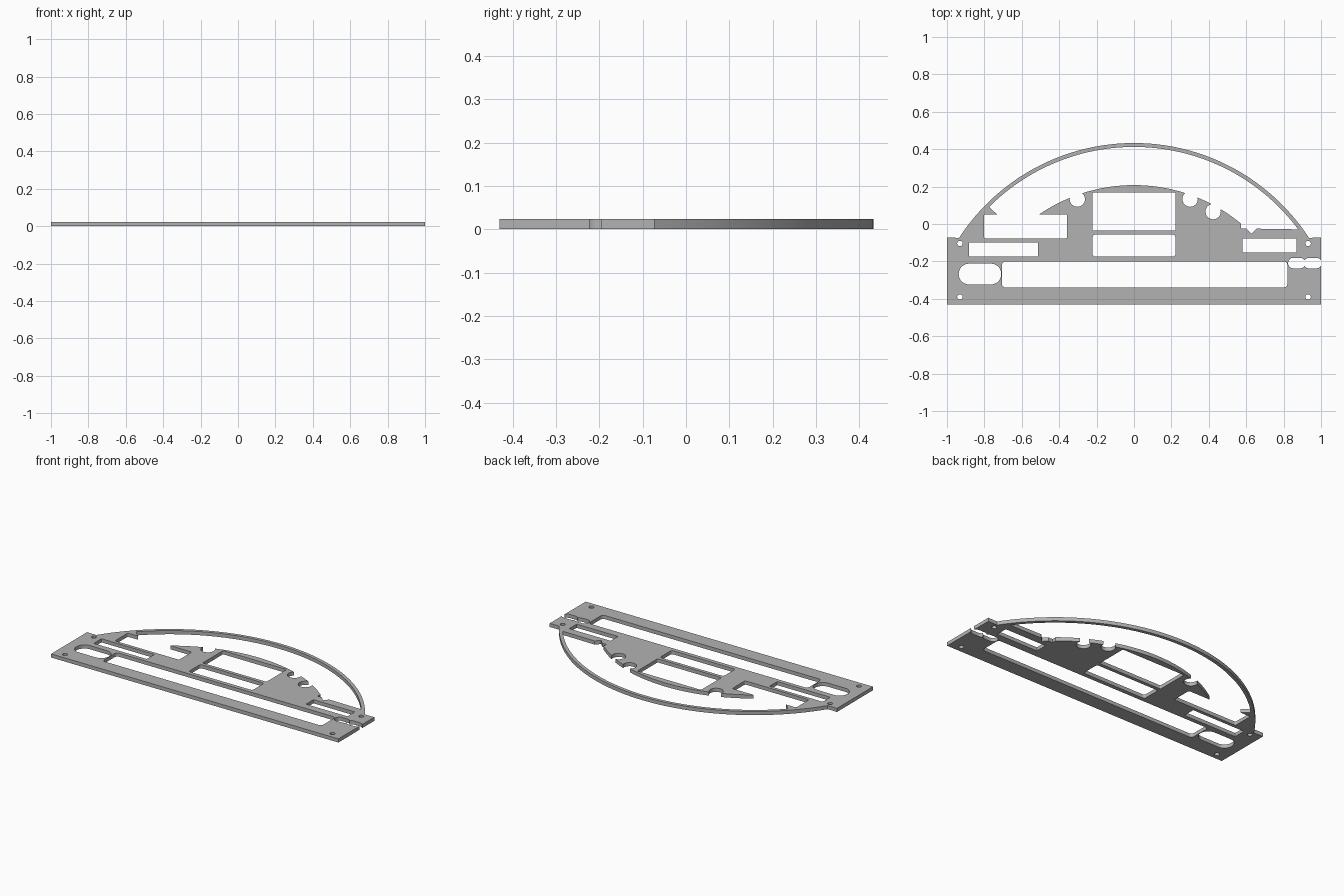
import bpy, bmesh, math

if "Cube" in bpy.data.objects:
    bpy.data.objects.remove(bpy.data.objects["Cube"])

THICK = 0.023

metal = bpy.data.materials.new("plain grey")
metal.diffuse_color = (0.45, 0.45, 0.45, 1)
metal.use_nodes = True
metal.node_tree.nodes["Principled BSDF"].inputs["Base Color"].default_value = metal.diffuse_color


def prism(name, pts, z0, z1):
    """Extrude a closed 2D profile between two heights."""
    bm = bmesh.new()
    face = bm.faces.new([bm.verts.new((x, y, z0)) for x, y in pts])
    ext = bmesh.ops.extrude_face_region(bm, geom=[face])
    top = [v for v in ext["geom"] if isinstance(v, bmesh.types.BMVert)]
    bmesh.ops.translate(bm, verts=top, vec=(0, 0, z1 - z0))
    bmesh.ops.recalc_face_normals(bm, faces=bm.faces)
    mesh = bpy.data.meshes.new(name)
    bm.to_mesh(mesh)
    bm.free()
    ob = bpy.data.objects.new(name, mesh)
    bpy.context.collection.objects.link(ob)
    mesh.materials.append(metal)
    return ob


def arc(cx, cy, r, a0, a1, n):
    return [(cx + r * math.cos(a0 + (a1 - a0) * i / n),
             cy + r * math.sin(a0 + (a1 - a0) * i / n)) for i in range(n + 1)]


def arc_over(cy, r, x0, x1, n):
    """Upper arc of a circle centred on x = 0, running from x0 to x1."""
    return arc(0, cy, r, math.acos(x0 / r), math.acos(x1 / r), n)


def rounded(x0, x1, y0, y1, r=0.0, n=8):
    if r == 0:
        return [(x0, y0), (x1, y0), (x1, y1), (x0, y1)]
    q = math.pi / 2
    corners = [(x1 - r, y1 - r), (x0 + r, y1 - r), (x0 + r, y0 + r), (x1 - r, y0 + r)]
    return [p for i, (cx, cy) in enumerate(corners)
            for p in arc(cx, cy, r, i * q, (i + 1) * q, n)]


def circle(cx, cy, r, n=28):
    return arc(cx, cy, r, 0, 2 * math.pi, n)[:-1]


# Base plate with arched top
outline = [(-1, -0.43), (1, -0.43), (1, -0.073)]
outline += arc_over(-0.683, 1.116, 0.935, -0.935, 72) + [(-1, -0.073)]
panel = prism("panel_plate", outline, 0, THICK)

# Large opening between the thin hoop and the dashboard crest
opening = arc_over(-0.683, 1.095, 0.878, -0.775, 72)
opening += [(-0.73, 0.05), (-0.51, 0.05)]
opening += arc_over(-0.69, 0.898, -0.51, 0.572, 48)
opening += [(0.572, -0.025), (0.6, -0.025), (0.627, -0.052), (0.655, -0.025)]

cuts = [
    opening,
    rounded(-0.803, -0.357, -0.077, 0.051, 0.01),   # left bay, open on top
    rounded(-0.222, 0.222, -0.035, 0.168, 0.008),   # upper centre window
    rounded(-0.222, 0.222, -0.174, -0.057, 0.015),  # lower centre window
    rounded(-0.882, -0.513, -0.174, -0.098),        # left slot
    rounded(0.58, 0.868, -0.152, -0.078),           # right slot
    rounded(-0.706, 0.82, -0.34, -0.2, 0.02),       # long slot
    rounded(-0.937, -0.71, -0.323, -0.212, 0.054),  # oval slot
    rounded(0.824, 0.916, -0.237, -0.181, 0.027),   # small ovals
    rounded(0.908, 1.003, -0.237, -0.181, 0.027),
    circle(-0.303, 0.133, 0.041),                   # crest notches
    circle(0.3, 0.133, 0.041),
    circle(0.423, 0.066, 0.041),
]
# Corner screw holes
cuts += [circle(sx * 0.931, y, 0.0145, 20) for sx in (-1, 1) for y in (-0.104, -0.39)]

cutters = []
for i, pts in enumerate(cuts):
    cutter = prism(f"cutter_{i}", pts, -0.05, 0.08)
    cutter.hide_render = True
    cutters.append(cutter)
    mod = panel.modifiers.new(f"cut_{i}", "BOOLEAN")
    mod.operation = "DIFFERENCE"
    mod.solver = "EXACT"
    mod.object = cutter

# Bake the cuts and drop the helpers
bpy.context.view_layer.update()
baked = bpy.data.meshes.new_from_object(
    panel.evaluated_get(bpy.context.evaluated_depsgraph_get()))
panel.modifiers.clear()
panel.data = baked
baked.name = "panel_plate"
for cutter in cutters:
    bpy.data.objects.remove(cutter)

# Smooth the curved edges, keep the corners sharp
bpy.context.view_layer.objects.active = panel
panel.select_set(True)
bpy.ops.object.shade_smooth_by_angle(angle=math.radians(30))
